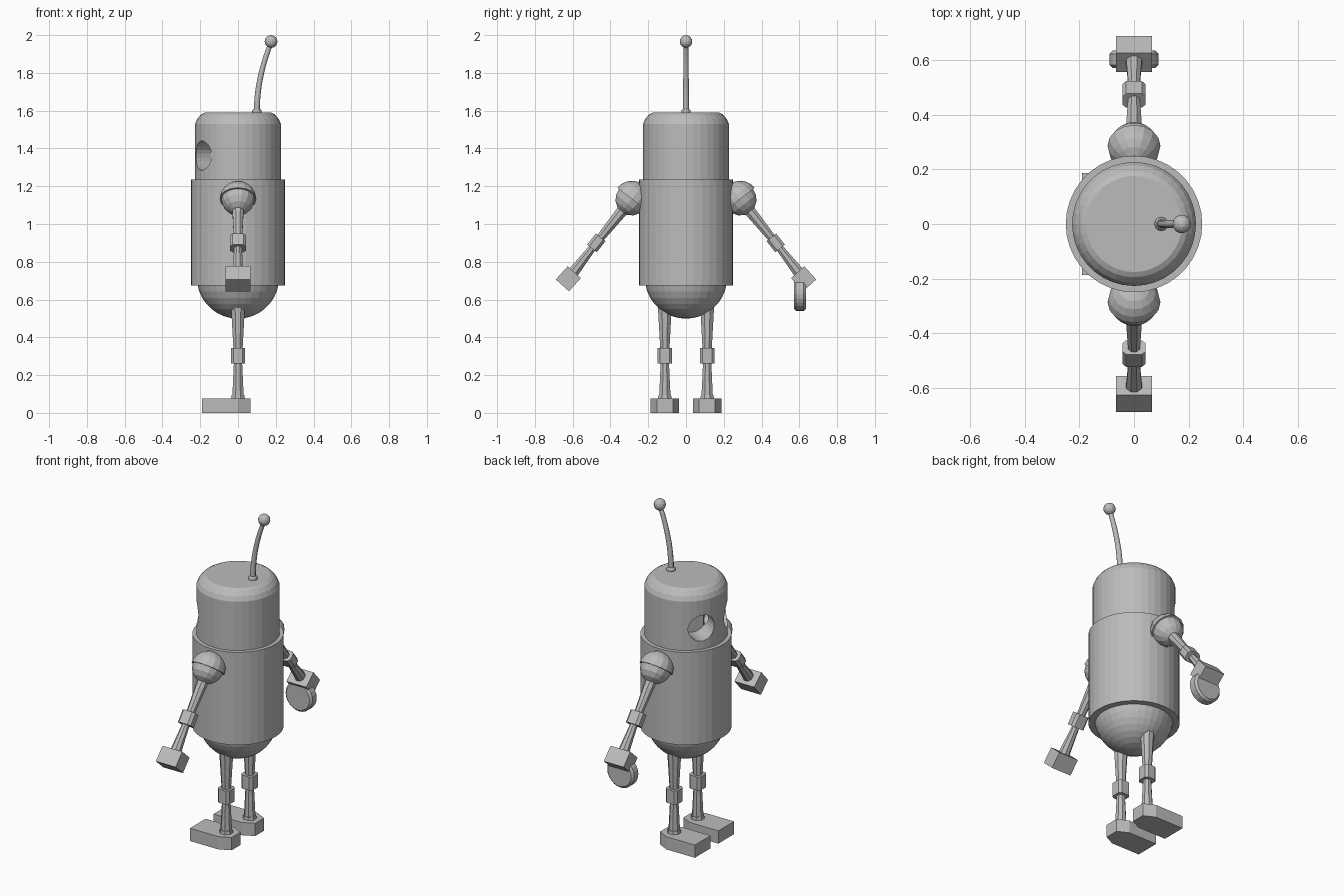
import bpy, bmesh, math
from mathutils import Vector, Matrix

if "Cube" in bpy.data.objects:
    bpy.data.objects.remove(bpy.data.objects["Cube"])

grey = bpy.data.materials.new("plain grey")
grey.diffuse_color = (0.5, 0.5, 0.5, 1)
grey.use_nodes = True
grey.node_tree.nodes["Principled BSDF"].inputs["Base Color"].default_value = grey.diffuse_color


def finish(name, bm):
    bmesh.ops.recalc_face_normals(bm, faces=bm.faces)
    me = bpy.data.meshes.new(name)
    bm.to_mesh(me)
    bm.free()
    me.materials.append(grey)
    ob = bpy.data.objects.new(name, me)
    bpy.context.collection.objects.link(ob)
    return ob


def lathe(name, profile, segs=32, mat=Matrix()):
    """Revolve (radius, height) points about z."""
    bm = bmesh.new()
    vs = [bm.verts.new((r, 0, z)) for r, z in profile]
    es = [bm.edges.new(p) for p in zip(vs, vs[1:])]
    bmesh.ops.spin(bm, geom=vs + es, cent=(0, 0, 0), axis=(0, 0, 1),
                   angle=math.tau, steps=segs)
    bmesh.ops.remove_doubles(bm, verts=bm.verts, dist=1e-4)
    bm.transform(mat)
    return finish(name, bm)


def frame(pos, direction):
    """Matrix that puts local z along a direction."""
    q = Vector(direction).to_track_quat('Z', 'Y')
    return Matrix.Translation(pos) @ q.to_matrix().to_4x4()


def strut(name, p0, p1, r0, r1, n=8):
    p0, p1 = Vector(p0), Vector(p1)
    bm = bmesh.new()
    bmesh.ops.create_cone(bm, cap_ends=True, segments=n, radius1=r0, radius2=r1,
                          depth=(p1 - p0).length)
    bm.transform(frame((p0 + p1) / 2, p1 - p0)
                 @ Matrix.Rotation(math.pi / n, 4, 'Z'))
    return finish(name, bm)


def box(name, pos, size, tilt=0.0, bevel=0.0):
    """Box rotated about x by tilt."""
    bm = bmesh.new()
    bmesh.ops.create_cube(bm, size=1)
    bm.transform(Matrix.Diagonal((*size, 1)))
    if bevel:
        bmesh.ops.bevel(bm, geom=[e for e in bm.edges if abs(
            (e.verts[0].co - e.verts[1].co).normalized().z) > 0.9],
            offset=bevel, segments=1, affect='EDGES')
    bm.transform(Matrix.Translation(pos) @ Matrix.Rotation(tilt, 4, 'X'))
    return finish(name, bm)


def arc(r, a0, a1, n, z=0.0):
    return [(r * math.cos(math.radians(a0 + (a1 - a0) * i / n)),
             z + r * math.sin(math.radians(a0 + (a1 - a0) * i / n)))
            for i in range(n + 1)]


# Torso, rounded pelvis, head
lathe("torso", [(0, .675), (.25, .675), (.25, 1.235), (0, 1.235)], 36)
lathe("pelvis", arc(.218, -90, 0, 9, .717) + [(0, .717)])
head = lathe("head", [(0, 1.2), (.227, 1.2), (.227, 1.53), (.215, 1.557),
                      (.195, 1.58), (.176, 1.59), (0, 1.59)], 36)

# Two round eye sockets cut into the head, which looks toward -x
for az in (148, 212):
    d = Vector((math.cos(math.radians(az)), math.sin(math.radians(az)), 0))
    c = Vector((0, 0, 1.362))
    cutter = strut("eye_cutter", c + d * .10, c + d * .3, .078, .078, 24)
    cutter.hide_render = True
    mod = head.modifiers.new("eye_socket", 'BOOLEAN')
    mod.operation = 'DIFFERENCE'
    mod.solver = 'EXACT'
    mod.object = cutter
    bpy.context.view_layer.objects.active = head
    bpy.ops.object.modifier_apply(modifier=mod.name)
    bpy.data.objects.remove(cutter)

# Antenna: collar, bent stalk, ball
lathe("antenna_collar", [(0, 1.58), (.025, 1.58), (.025, 1.6), (.018, 1.61), (0, 1.61)],
      12, Matrix.Translation((.1, 0, 0)))
cu = bpy.data.curves.new("antenna_stalk", 'CURVE')
cu.dimensions = '3D'
cu.bevel_depth = .016
cu.bevel_resolution = 2
cu.use_fill_caps = True
sp = cu.splines.new('BEZIER')
sp.bezier_points.add(1)
a, b = sp.bezier_points
a.co, a.handle_left, a.handle_right = (.1, 0, 1.59), (.1, 0, 1.5), (.098, 0, 1.73)
b.co, b.handle_left, b.handle_right = (.173, 0, 1.955), (.135, 0, 1.86), (.2, 0, 2.0)
b.radius = .8
cu.materials.append(grey)
bpy.context.collection.objects.link(bpy.data.objects.new("antenna_stalk", cu))
lathe("antenna_ball", arc(.034, -90, 90, 8), 14, Matrix.Translation((.175, 0, 1.966)))

for s, side in ((-1, "right"), (1, "left")):
    # Arm: shoulder ball with cap, upper arm, elbow, forearm, hand
    shoulder = Vector((0, s * .287, 1.132))
    elbow = Vector((0, s * .475, .9))
    hand = Vector((0, s * .623, .71))
    arm_dir = (hand - shoulder).normalized()
    tilt = s * math.radians(38)
    lathe(side + "_shoulder_ball", arc(.088, -90, 90, 8), 14, frame(shoulder, -arm_dir))
    lathe(side + "_shoulder_cap", [(0, 0)] + arc(.097, 0, 90, 5), 16,
          frame(shoulder, -arm_dir))
    strut(side + "_upper_arm", shoulder, elbow, .036, .022)
    box(side + "_elbow", elbow, (.085, .065, .075), tilt, .014)
    strut(side + "_forearm", elbow, hand, .019, .034)
    box(side + "_hand", hand, (.132, .094, .094), s * math.radians(42))

    # Leg: thigh, knee, shin, ankle collar, foot
    y = s * .112
    strut(side + "_thigh", (0, y, .3), (0, y, .6), .024, .042)
    box(side + "_knee", (0, y, .303), (.076, .078, .082), 0, .014)
    strut(side + "_shin", (0, y, .06), (0, y, .3), .034, .022)
    strut(side + "_ankle", (0, y, .07), (0, y, .095), .04, .036)
    bm = bmesh.new()
    outline = [(-.19, -.075), (0, -.075), (.066, -.042),
               (.066, .042), (0, .075), (-.19, .075)]
    f = bm.faces.new([bm.verts.new((px, y + py, 0)) for px, py in outline])
    up = bmesh.ops.extrude_face_region(bm, geom=[f])["geom"]
    bmesh.ops.translate(bm, vec=(0, 0, .077),
                        verts=[v for v in up if isinstance(v, bmesh.types.BMVert)])
    finish(side + "_foot", bm)

# Round disc tool under the left hand
lathe("hand_disc", [(0, -.032), (.078, -.032), (.09, -.02), (.09, .02),
                    (.078, .032), (0, .032)], 24, frame((0, .603, .63), (0, 1, 0)))
